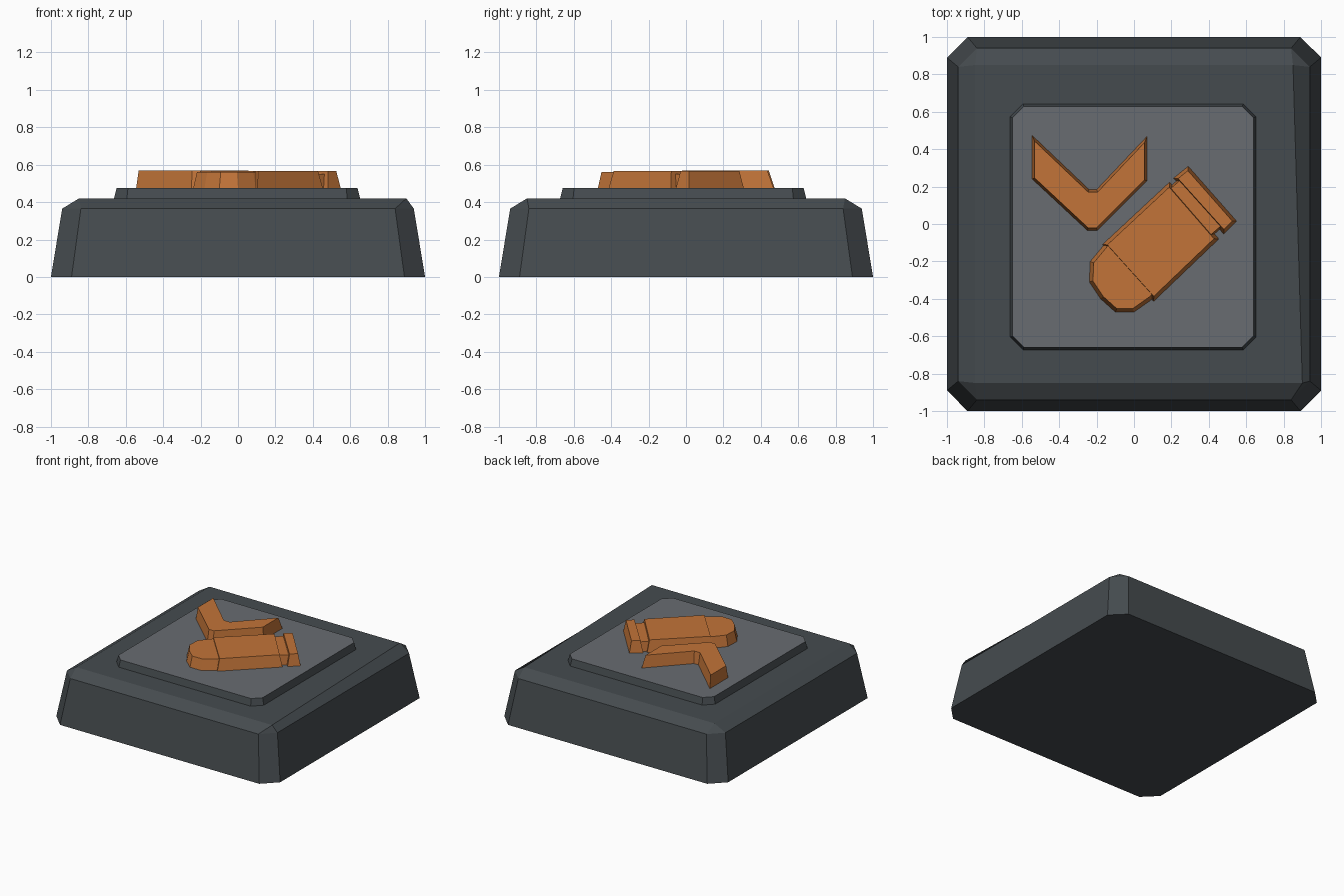
import bpy, bmesh
from mathutils import Vector

if "Cube" in bpy.data.objects:
    bpy.data.objects.remove(bpy.data.objects["Cube"])


def material(name, rgb):
    m = bpy.data.materials.new(name)
    m.diffuse_color = (*rgb, 1)
    m.use_nodes = True
    m.node_tree.nodes["Principled BSDF"].inputs["Base Color"].default_value = m.diffuse_color
    return m


DARK = material("dark slate", (0.060, 0.071, 0.078))
GREY = material("mid grey", (0.138, 0.150, 0.165))
ORANGE = material("burnt orange", (0.540, 0.175, 0.040))


def inset(poly, d):
    """Mitred inward offset of a counter-clockwise outline."""
    out = []
    for i, p in enumerate(poly):
        p, a, b = Vector(p), Vector(poly[i - 1]), Vector(poly[(i + 1) % len(poly)])
        e1, e2 = (p - a).normalized(), (b - p).normalized()
        n1, n2 = Vector((-e1.y, e1.x)), Vector((-e2.y, e2.x))
        out.append(p + (n1 + n2) * d / (1 + n1.dot(n2)))
    return out


def octagon(x0, x1, y0, y1, c):
    """Rectangle with cut corners, counter-clockwise."""
    return [(x0 + c, y0), (x1 - c, y0), (x1, y0 + c), (x1, y1 - c),
            (x1 - c, y1), (x0 + c, y1), (x0, y1 - c), (x0, y0 + c)]


def loft(name, rings, mats):
    """Closed solid through (outline, z) rings; a second material goes on the top."""
    bm = bmesh.new()
    loops = [[bm.verts.new((p[0], p[1], z)) for p in poly] for poly, z in rings]
    n = len(loops[0])
    bm.faces.new(loops[0][::-1])
    for lo, hi in zip(loops, loops[1:]):
        for i in range(n):
            j = (i + 1) % n
            bm.faces.new((lo[i], lo[j], hi[j], hi[i]))
    top = bm.faces.new(loops[-1])
    top.material_index = len(mats) - 1
    bmesh.ops.remove_doubles(bm, verts=bm.verts, dist=1e-4)
    bmesh.ops.recalc_face_normals(bm, faces=bm.faces)
    me = bpy.data.meshes.new(name)
    bm.to_mesh(me)
    bm.free()
    for m in mats:
        me.materials.append(m)
    ob = bpy.data.objects.new(name, me)
    bpy.context.collection.objects.link(ob)
    return ob


# Base: sloped walls, bevelled rim, corners closing to points (right edge is skewed)
top = [(-0.85, -0.85), (0.90, -0.85), (0.90, -0.85), (0.85, 0.85),
       (0.85, 0.85), (-0.85, 0.85), (-0.85, 0.85), (-0.85, -0.85)]
loft("base", [(octagon(-1, 1, -1, 1, 0.11), 0),
              (octagon(-0.94, 0.94, -0.94, 0.94, 0.10), 0.365),
              (top, 0.42)], [DARK])

# Raised plate: dark sides, grey top
plate = octagon(-0.665, 0.655, -0.675, 0.645, 0.07)
loft("plate", [(plate, 0.41), (inset(plate, 0.016), 0.475)], [DARK, GREY])


# Raised emblem pieces
def emblem(name, poly, z, d=0.02):
    loft(name, [(poly, 0.47), (inset(poly, d), z)], [ORANGE])


emblem("chevron", [(-0.545, 0.475), (-0.545, 0.24), (-0.25, -0.035), (-0.195, -0.035),
                   (0.07, 0.23), (0.07, 0.47), (-0.20, 0.185), (-0.24, 0.185)], 0.57, 0.014)
emblem("capsule_body", [(-0.17, -0.11), (0.105, -0.415), (0.455, -0.08), (0.19, 0.225)], 0.567)
emblem("capsule_nose", [(-0.16, -0.11), (-0.235, -0.20), (-0.24, -0.31), (-0.18, -0.40),
                        (-0.10, -0.472), (0.0, -0.472), (0.095, -0.405),
                        (0.14, -0.36), (-0.115, -0.065)], 0.56)
emblem("capsule_neck", [(0.17, 0.18), (0.40, -0.08), (0.48, -0.01), (0.25, 0.25)], 0.55, 0.01)
emblem("capsule_rim", [(0.21, 0.245), (0.48, -0.055), (0.55, 0.015), (0.29, 0.31)], 0.567, 0.018)
